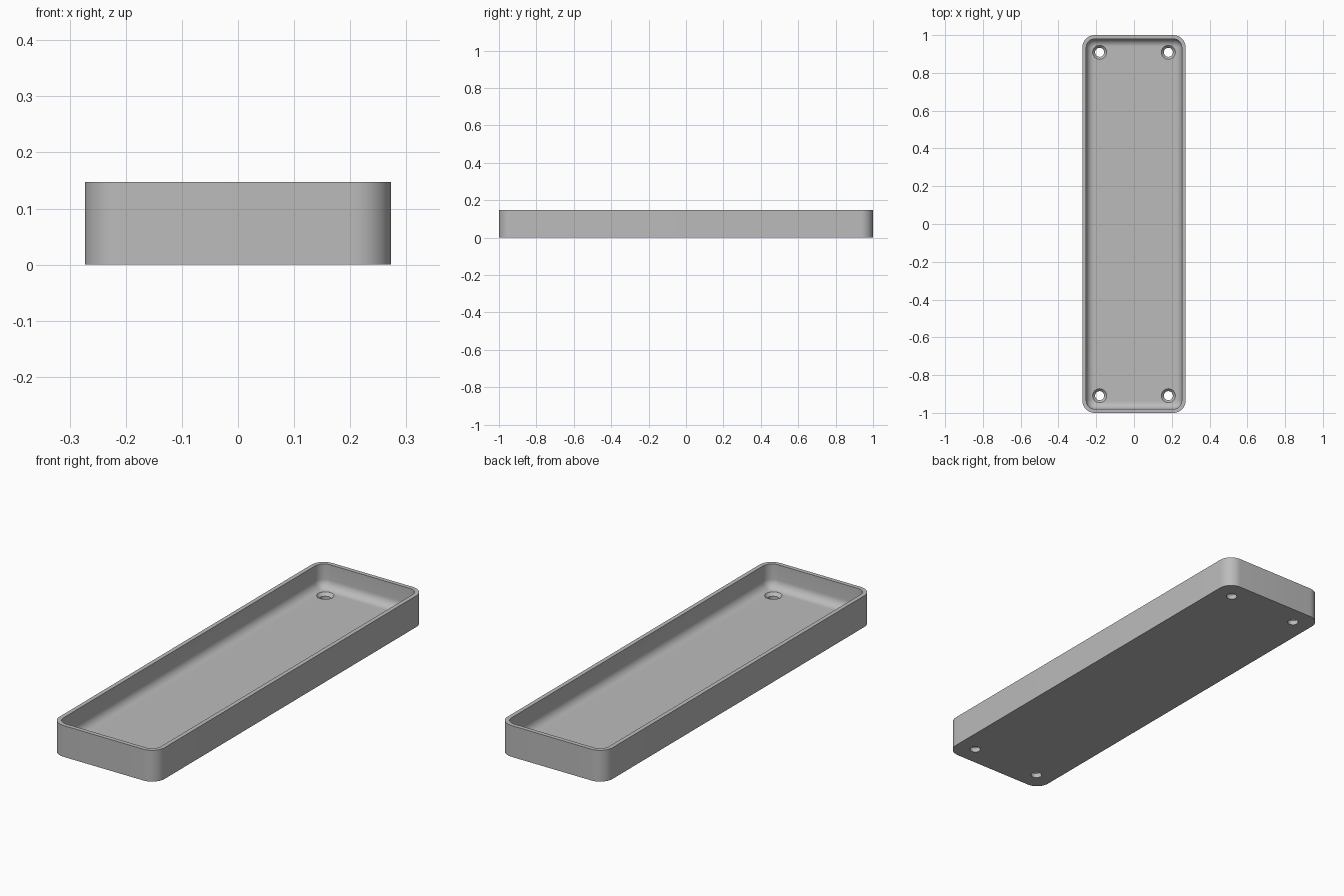
import bpy, bmesh
from math import sin, cos, pi

if "Cube" in bpy.data.objects:
    bpy.data.objects.remove(bpy.data.objects["Cube"])

HALF_X, HALF_Y, HEIGHT = 0.273, 1.0, 0.147
CORNER, WALL, FLOOR, FILLET = 0.065, 0.02, 0.036, 0.04
STEPS = 12

grey = bpy.data.materials.new("plain grey")
grey.use_nodes = True
colour = (0.5, 0.5, 0.5, 1)
grey.diffuse_color = colour
grey.node_tree.nodes["Principled BSDF"].inputs["Base Color"].default_value = colour


def rounded_ring(bm, inset, z):
    """Rounded rectangle of vertices, pulled in from the outer wall."""
    r = max(CORNER - inset, 0.006)
    cx, cy = HALF_X - inset - r, HALF_Y - inset - r
    ring = []
    for k, (sx, sy) in enumerate([(1, 1), (-1, 1), (-1, -1), (1, -1)]):
        for i in range(STEPS + 1):
            a = (k + i / STEPS) * pi / 2
            ring.append(bm.verts.new((sx * cx + r * cos(a), sy * cy + r * sin(a), z)))
    return ring


def bridge(bm, a, b):
    n = len(a)
    for i in range(n):
        j = (i + 1) % n
        bm.faces.new((a[i], a[j], b[j], b[i]))


def finish(bm, name):
    bmesh.ops.recalc_face_normals(bm, faces=bm.faces)
    mesh = bpy.data.meshes.new(name)
    bm.to_mesh(mesh)
    bm.free()
    mesh.materials.append(grey)
    obj = bpy.data.objects.new(name, mesh)
    bpy.context.collection.objects.link(obj)
    return obj


# Tray shell: outer wall, rim, inner wall, filleted floor
profile = [(0, 0), (0, HEIGHT), (WALL, HEIGHT)]
for i in range(9):
    a = i / 8 * pi / 2
    profile.append((WALL + FILLET * (1 - cos(a)), FLOOR + FILLET * (1 - sin(a))))
bm = bmesh.new()
rings = [rounded_ring(bm, inset, z) for inset, z in profile]
for lower, upper in zip(rings, rings[1:]):
    bridge(bm, lower, upper)
bm.faces.new(rings[0])
bm.faces.new(rings[-1])
tray = finish(bm, "tray")

# Countersunk screw holes, one near each corner
bm = bmesh.new()
for sx in (-1, 1):
    for sy in (-1, 1):
        loops = []
        for r, z in [(0.024, -0.02), (0.024, 0.022), (0.037, FLOOR), (0.037, 0.1)]:
            loops.append([bm.verts.new((sx * 0.182 + r * cos(i * pi / 16),
                                        sy * 0.909 + r * sin(i * pi / 16), z))
                          for i in range(32)])
        for lower, upper in zip(loops, loops[1:]):
            bridge(bm, lower, upper)
        bm.faces.new(loops[0])
        bm.faces.new(loops[-1])
cutter = finish(bm, "screw_hole_cutter")
cutter.hide_render = True

cut = tray.modifiers.new("screw holes", "BOOLEAN")
cut.object = cutter
cut.operation = "DIFFERENCE"
cut.solver = "EXACT"
bpy.context.view_layer.objects.active = tray
tray.select_set(True)
bpy.ops.object.modifier_apply(modifier=cut.name)
bpy.data.objects.remove(cutter)
bpy.ops.object.shade_smooth_by_angle(angle=0.6)
